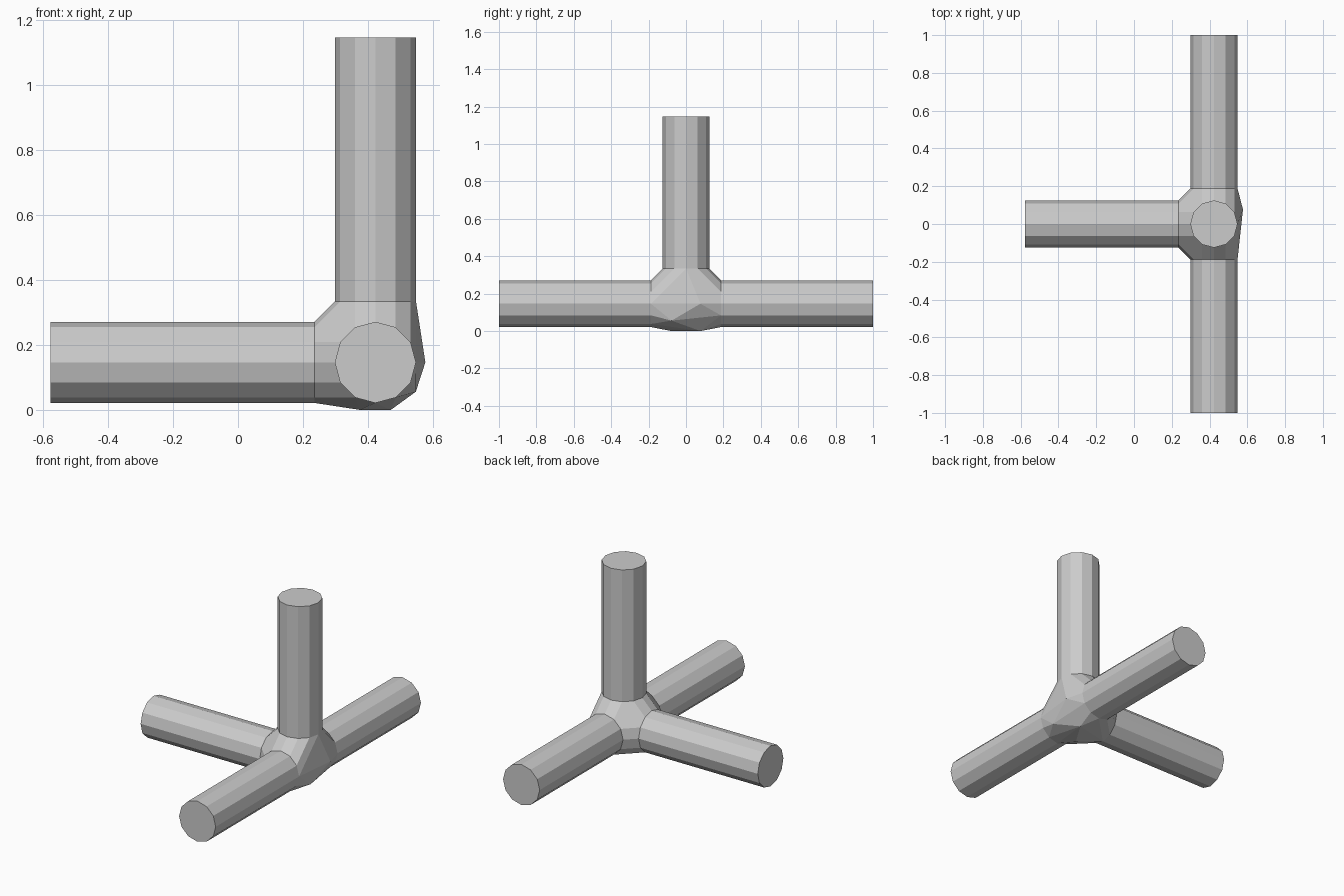
import bpy, bmesh
from mathutils import Vector, Matrix

if "Cube" in bpy.data.objects:
    bpy.data.objects.remove(bpy.data.objects["Cube"])

R = 0.125            # pipe radius
START = 1.5 * R      # where each pipe leaves the hub
BALL = 0.172         # radius of the hub's core ball
CENTER = Vector((0.5 - 0.447 * BALL, 0, 0.851 * BALL))
ARMS = {
    "left_pipe": Vector((-1, 0, 0)),
    "front_pipe": Vector((0, -1, 0)),
    "back_pipe": Vector((0, 1, 0)),
    "upright_pipe": Vector((0, 0, 1)),
}


def finish(bm, name):
    bmesh.ops.recalc_face_normals(bm, faces=bm.faces)
    mesh = bpy.data.meshes.new(name)
    bm.to_mesh(mesh)
    bm.free()
    obj = bpy.data.objects.new(name, mesh)
    obj.location = CENTER
    bpy.context.collection.objects.link(obj)


def aim(direction, distance):
    turn = direction.to_track_quat('Z', 'Y').to_matrix().to_4x4()
    return Matrix.Translation(direction * distance) @ turn


# Four twelve-sided pipes, each reaching one unit from the joint centre
for name, d in ARMS.items():
    bm = bmesh.new()
    bmesh.ops.create_cone(bm, cap_ends=True, segments=12, radius1=R, radius2=R,
                          depth=1 - START, matrix=aim(d, (1 + START) / 2))
    finish(bm, name)

# Hub: convex skin around the pipe mouths and a low-poly ball with its pole on y
bm = bmesh.new()
bmesh.ops.create_icosphere(bm, subdivisions=1, radius=BALL)
for v in bm.verts:
    v.co = v.co.xzy
for d in ARMS.values():
    bmesh.ops.create_circle(bm, segments=12, radius=R, matrix=aim(d, START))
bmesh.ops.delete(bm, geom=bm.edges[:], context='EDGES_FACES')
hull = bmesh.ops.convex_hull(bm, input=bm.verts[:])
bmesh.ops.delete(bm, geom=[v for v in bm.verts if not v.link_faces], context='VERTS')
bmesh.ops.dissolve_limit(bm, angle_limit=0.01, verts=bm.verts[:], edges=bm.edges[:])
finish(bm, "joint_hub")
